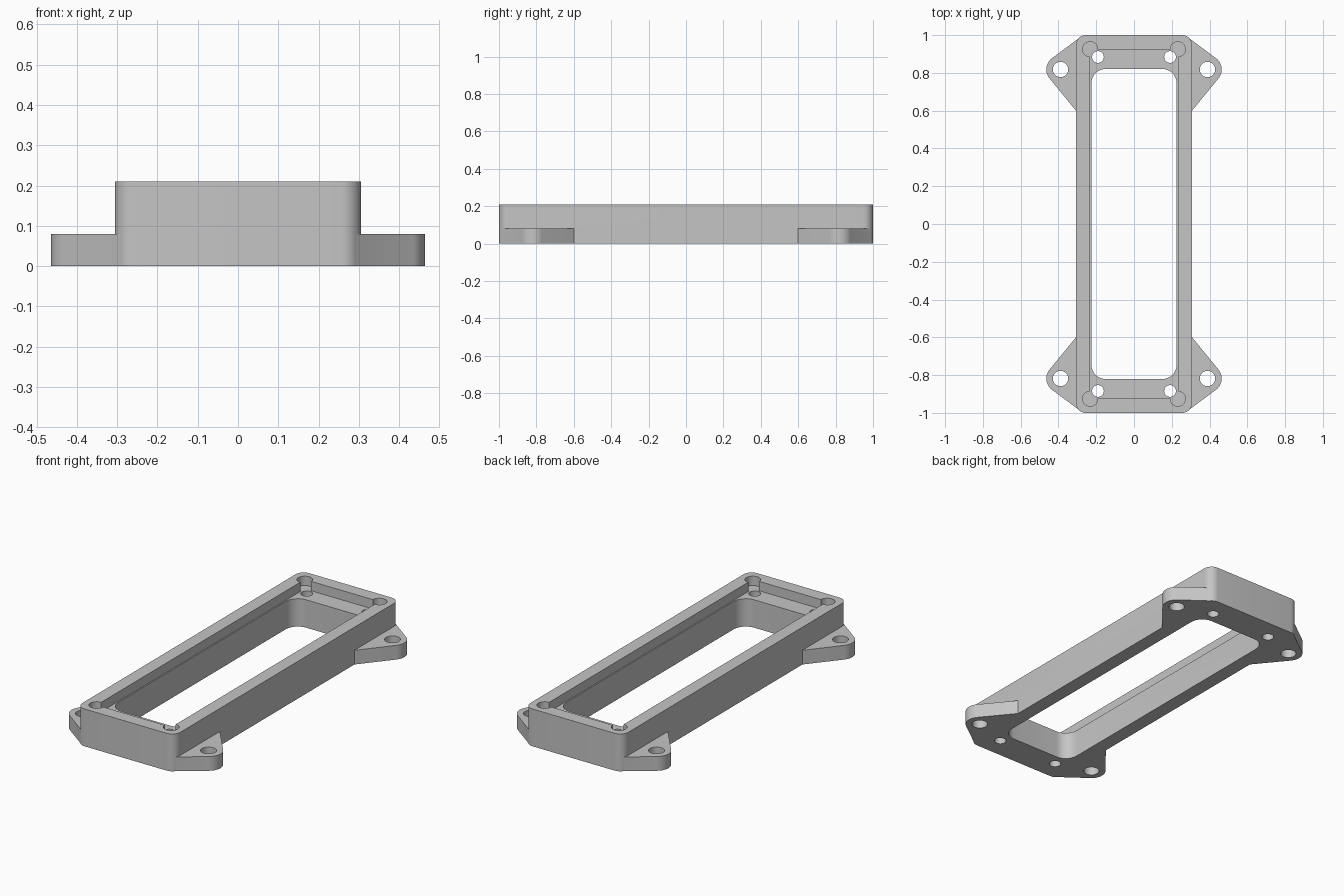
import bpy
import bmesh
from math import cos, sin, radians

cube = bpy.data.objects.get("Cube")
if cube:
    bpy.data.objects.remove(cube, do_unlink=True)

HEIGHT, TAB_HEIGHT, FLOOR = 0.21, 0.08, 0.157
SIDES = [(1, 1), (-1, 1), (-1, -1), (1, -1)]

grey = bpy.data.materials.new("plain_grey")
grey.use_nodes = True
colour = (0.56, 0.56, 0.56, 1)
grey.diffuse_color = colour
grey.node_tree.nodes["Principled BSDF"].inputs["Base Color"].default_value = colour


def arc(cx, cy, r, start, end, steps):
    """Points along an arc, angles in degrees."""
    angles = [radians(start + (end - start) * i / steps) for i in range(steps + 1)]
    return [(cx + r * cos(a), cy + r * sin(a)) for a in angles]


def rectangle(hx, hy, r, relief=False):
    """Rectangle outline with rounded corners, or with round relief lobes."""
    points = []
    for turn, (sx, sy) in enumerate(SIDES):
        inset = 0 if relief else r
        first = -90 if relief else 0
        last = 180 if relief else 90
        points += arc(sx * (hx - inset), sy * (hy - inset), r,
                      first + 90 * turn, last + 90 * turn, 24 if relief else 10)
    return points


def prism(name, outline, z0, z1):
    """Extrude a flat outline from z0 to z1."""
    bm = bmesh.new()
    face = bm.faces.new([bm.verts.new((x, y, z0)) for x, y in outline])
    top = bmesh.ops.extrude_face_region(bm, geom=[face])["geom"]
    bmesh.ops.translate(bm, vec=(0, 0, z1 - z0),
                        verts=[v for v in top if isinstance(v, bmesh.types.BMVert)])
    bmesh.ops.recalc_face_normals(bm, faces=bm.faces)
    mesh = bpy.data.meshes.new(name)
    bm.to_mesh(mesh)
    bm.free()
    mesh.materials.append(grey)
    obj = bpy.data.objects.new(name, mesh)
    bpy.context.collection.objects.link(obj)
    return obj


def combine(target, other, operation):
    """Apply a boolean and remove the helper solid."""
    other.hide_render = True
    mod = target.modifiers.new(operation, "BOOLEAN")
    mod.operation, mod.object, mod.solver = operation, other, "EXACT"
    bpy.context.view_layer.objects.active = target
    bpy.ops.object.modifier_apply(modifier=mod.name)
    bpy.data.objects.remove(other, do_unlink=True)


# Main rectangular frame
frame = prism("bezel_frame", rectangle(0.306, 1.0, 0.05), 0, HEIGHT)

# Rounded mounting tabs at the four corners
tab = arc(0.389, 0.818, 0.075, -39, 53, 14) + [(0.284, 0.989), (0.27, 0.95), (0.285, 0.5725)]
for sx, sy in SIDES:
    combine(frame, prism("mounting_tab", [(sx * x, sy * y) for x, y in tab], 0, TAB_HEIGHT), "UNION")

# Shallow top pocket with corner reliefs, then the through window
combine(frame, prism("pocket_cutter", rectangle(0.232, 0.925, 0.04, True), FLOOR, 0.3), "DIFFERENCE")
combine(frame, prism("window_cutter", rectangle(0.225, 0.821, 0.075), -0.1, 0.3), "DIFFERENCE")

# Screw holes in the tabs and in the pocket floor
for sx, sy in SIDES:
    for x, y, r in [(0.389, 0.818, 0.041), (0.191, 0.884, 0.031)]:
        hole = arc(sx * x, sy * y, r, 0, 360, 32)[:-1]
        combine(frame, prism("hole_cutter", hole, -0.1, 0.3), "DIFFERENCE")

# Smooth the round walls, keep the hard edges
bpy.ops.object.select_all(action="DESELECT")
frame.select_set(True)
bpy.context.view_layer.objects.active = frame
bpy.ops.object.shade_smooth_by_angle(angle=radians(30))
